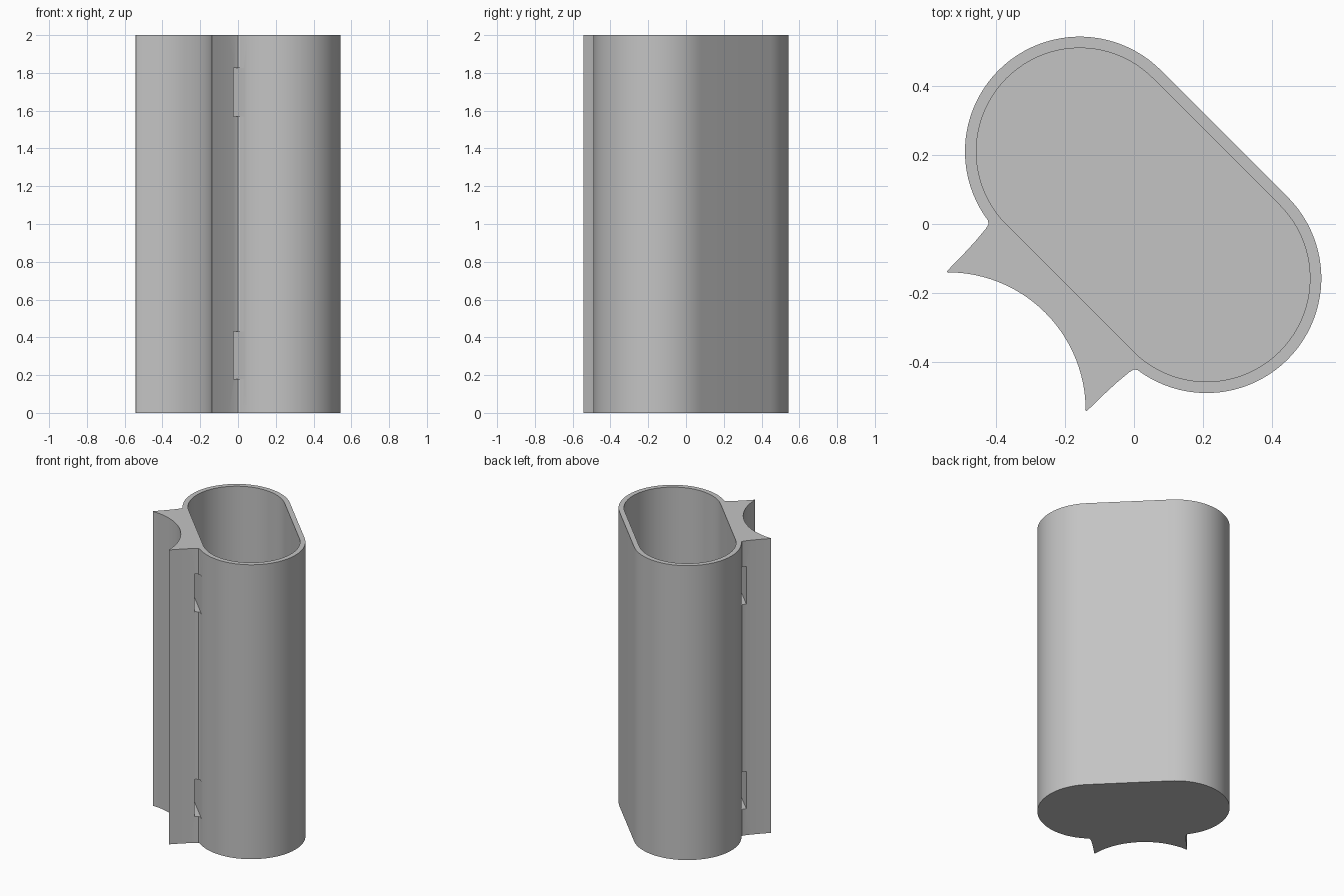
import bpy
import bmesh
from math import radians, sin, cos
from mathutils import Matrix

cube = bpy.data.objects.get("Cube")
if cube:
    bpy.data.objects.remove(cube, do_unlink=True)

HEIGHT = 2.0
FLOOR = 0.03
END_U, END_V = 0.26, 0.0375      # centre of each rounded end
OUTER, INNER = 0.333, 0.30
TURN = Matrix.Rotation(radians(-45), 4, 'Z')

grey = bpy.data.materials.new("grey plastic")
grey.use_nodes = True
grey.diffuse_color = (0.55, 0.55, 0.55, 1)
grey.node_tree.nodes["Principled BSDF"].inputs["Base Color"].default_value = (0.55, 0.55, 0.55, 1)


def arc(cu, cv, r, start, end, steps):
    angles = [radians(start + (end - start) * i / steps) for i in range(steps + 1)]
    return [(cu + r * cos(a), cv + r * sin(a)) for a in angles]


def mirrored(half):
    """Close a right-hand half outline with its mirror image."""
    return half + [(-u, v) for u, v in reversed(half) if u > 1e-4]


def prism(name, outline, z0, z1):
    """Extrude an outline upwards and turn it to the diagonal."""
    bm = bmesh.new()
    base = bm.faces.new([bm.verts.new((u, v, z0)) for u, v in outline])
    top = bmesh.ops.extrude_face_region(bm, geom=[base])["geom"]
    bmesh.ops.translate(bm, vec=(0, 0, z1 - z0),
                        verts=[g for g in top if isinstance(g, bmesh.types.BMVert)])
    bmesh.ops.recalc_face_normals(bm, faces=bm.faces)
    bm.transform(TURN)
    mesh = bpy.data.meshes.new(name)
    bm.to_mesh(mesh)
    bm.free()
    mesh.materials.append(grey)
    obj = bpy.data.objects.new(name, mesh)
    bpy.context.collection.objects.link(obj)
    return obj


def cut(target, cutter):
    cutter.hide_render = True
    mod = target.modifiers.new("cut", 'BOOLEAN')
    mod.operation = 'DIFFERENCE'
    mod.solver = 'EXACT'
    mod.object = cutter
    bpy.context.view_layer.objects.active = target
    bpy.ops.object.modifier_apply(modifier=mod.name)
    bpy.data.objects.remove(cutter, do_unlink=True)


# Outer body: concave saddle, two pointed wings and the rounded sleeve
saddle = arc(0, -0.764, 0.4, 90, 46.3, 20)
wing = [(0.281, -0.481), (0.287, -0.481), (0.2875, -0.42), (0.290, -0.361),
        (0.294, -0.315), (0.298, -0.299)]
sleeve = arc(END_U, END_V, OUTER, -82, 90, 44)
body = prism("holder_body", mirrored(saddle + wing + sleeve), 0, HEIGHT)

# Deep pocket, open at the top
pocket = mirrored(arc(END_U, END_V, INNER, -90, 90, 44))
cut(body, prism("pocket_cutter", pocket, FLOOR, HEIGHT + 0.1))

# Strap tunnels running behind the saddle
for z0, z1 in ((0.18, 0.432), (1.57, 1.825)):
    tunnel = mirrored([(0.42, -0.325), (0.42, -0.287)])
    cut(body, prism("strap_cutter", tunnel, z0, z1))

# Smooth curves with crisp rims
bpy.ops.object.select_all(action='DESELECT')
body.select_set(True)
bpy.context.view_layer.objects.active = body
bpy.ops.object.shade_smooth_by_angle(angle=radians(25))
